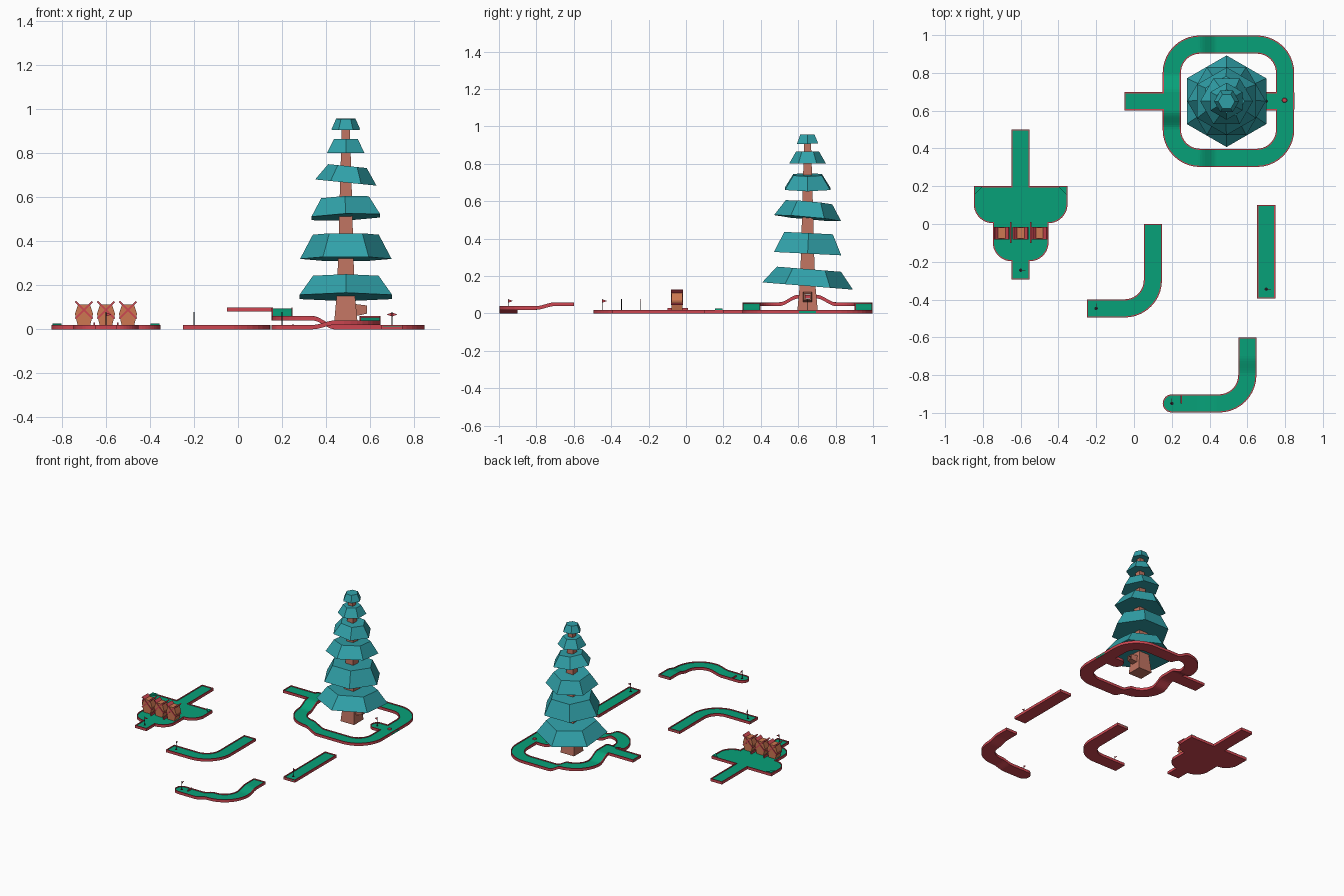
import bpy, bmesh, math
from mathutils import Vector

if "Cube" in bpy.data.objects:
    bpy.data.objects.remove(bpy.data.objects["Cube"])

def mat(name, r, g, b):
    m = bpy.data.materials.new(name)
    m.diffuse_color = tuple((v / 255) ** 2.2 for v in (r, g, b)) + (1,)
    m.use_nodes = True
    m.node_tree.nodes["Principled BSDF"].inputs["Base Color"].default_value = m.diffuse_color
    return m

RED, GREEN = mat("red_border", 204, 72, 82), mat("green_felt", 16, 160, 120)
TEAL, BARK = mat("teal_foliage", 52, 160, 168), mat("bark", 190, 115, 97)
ORANGE, DARK = mat("orange_wood", 204, 118, 82), mat("dark", 35, 35, 40)

def mesh(name, verts, faces, m):
    bm = bmesh.new()
    vs = [bm.verts.new(v) for v in verts]
    for f in faces:
        bm.faces.new([vs[i] for i in f])
    bmesh.ops.recalc_face_normals(bm, faces=bm.faces)
    me = bpy.data.meshes.new(name)
    bm.to_mesh(me)
    bm.free()
    me.materials.append(m)
    ob = bpy.data.objects.new(name, me)
    bpy.context.collection.objects.link(ob)
    return ob

def loft(name, rings, m, closed=False):
    n, k = len(rings[0]), len(rings)
    faces = [(i * n + j, i * n + (j + 1) % n, (i + 1) % k * n + (j + 1) % n, (i + 1) % k * n + j)
             for i in range(k if closed else k - 1) for j in range(n)]
    if not closed:
        faces += [tuple(range(n)), tuple(range((k - 1) * n, k * n))]
    return mesh(name, [v for r in rings for v in r], faces, m)

def poly(name, pts, vec, m):
    pts = [Vector(p) for p in pts]
    return loft(name, [pts, [p + Vector(vec) for p in pts]], m)

def box(name, x0, x1, y0, y1, z0, z1, m):
    return poly(name, [(x0, y0, z0), (x1, y0, z0), (x1, y1, z0), (x0, y1, z0)], (0, 0, z1 - z0), m)

def prism(name, loc, n, levels, m, start=0.0, rot=(0, 0, 0)):
    ring = lambda r, z: [(r * math.cos(start + math.tau * i / n), r * math.sin(start + math.tau * i / n), z)
                         for i in range(n)]
    ob = loft(name, [ring(r, z) for r, z in levels], m)
    ob.location, ob.rotation_euler = loc, rot
    return ob

def path(corners, height=lambda x, y: 0.0, closed=False, step=0.0125):
    """Points (x, y, z) through corners (x, y, fillet radius)."""
    pts, n = [], len(corners)
    for i, (x, y, r) in enumerate(corners):
        p = Vector((x, y))
        if r == 0:
            pts.append(p)
            continue
        d1 = (p - Vector(corners[i - 1][:2])).normalized()
        d2 = (Vector(corners[(i + 1) % n][:2]) - p).normalized()
        c = p - d1 * r + d2 * r
        for k in range(11):
            t = math.pi / 2 * k / 10
            pts.append(c - d2 * r * math.cos(t) + d1 * r * math.sin(t))
    out = []
    for i in range(n and len(pts) if closed else len(pts) - 1):
        a, b = pts[i], pts[(i + 1) % len(pts)]
        if (b - a).length < 1e-5:
            continue
        k = max(1, math.ceil((b - a).length / step - 1e-4))
        out += [a.lerp(b, j / k) for j in range(k)]
    if not closed:
        out.append(pts[-1])
    return [Vector((p.x, p.y, height(p.x, p.y))) for p in out]

def offset(pts, u, closed=False):
    res, n = [], len(pts)
    for i, p in enumerate(pts):
        a = pts[i - 1] if i or closed else None
        b = pts[(i + 1) % n] if i < n - 1 or closed else None
        d1 = (p - a).xy.normalized() if a else (b - p).xy.normalized()
        d2 = (b - p).xy.normalized() if b else d1
        d = (d1 + d2).normalized()
        k = u / max(0.3, d.dot(d1))
        res.append(p + Vector((-d.y * k, d.x * k, 0)))
    return res

def sweep(name, pts, u0, u1, z0, z1, m, closed=False):
    up = lambda p, z: p + Vector((0, 0, z))
    rings = [[up(a, z0), up(b, z0), up(b, z1), up(a, z1)]
             for a, b in zip(offset(pts, u0, closed), offset(pts, u1, closed))]
    return loft(name, rings, m, closed)

W, RIM, TOP, FELT = 0.048, 0.006, 0.02, 0.014

def lane(name, pts, caps=(True, True), rims=True):
    sweep(name + "_base", pts, -W, W, 0, 0.012, RED)
    sweep(name + "_felt", pts, -W + RIM, W - RIM, 0.01, FELT, GREEN)
    if rims:
        sweep(name + "_rim_left", pts, W - RIM, W, 0, TOP, RED)
        sweep(name + "_rim_right", pts, -W, -W + RIM, 0, TOP, RED)
    for on, a, b in ((caps[0], pts[0], pts[1]), (caps[1], pts[-1], pts[-2])):
        if on:
            d = (b - a).normalized() * RIM
            sweep(name + "_end_rim", [a, a + d], -W, W, 0, TOP, RED)

def round_end(name, x, y):
    prism(name + "_end_base", (x, y, 0), 24, [(W, 0), (W, 0.012)], RED)
    prism(name + "_end_felt", (x, y, 0), 24, [(W - RIM, 0.01), (W - RIM, FELT)], GREEN)
    arc = [Vector((x - W * math.sin(t), y + W * math.cos(t), 0)) for t in [math.pi * i / 12 for i in range(13)]]
    sweep(name + "_end_rim", arc, 0, RIM, 0, TOP, RED)

def flag(name, x, y, dx, dy):
    prism(name + "_hole", (x, y, 0), 12, [(0.009, 0.01), (0.009, FELT + 0.0006)], DARK)
    prism(name + "_flag_pole", (x, y, 0), 6, [(0.002, 0.01), (0.002, 0.078)], DARK)
    s = Vector((-dy, dx, 0)) * 0.0015
    tri = [(x, y, 0.076), (x + dx * 0.025, y + dy * 0.025, 0.067), (x, y, 0.058)]
    poly(name + "_pennant", [Vector(p) - s / 2 for p in tri], s, RED)

def ease(v, a, b):
    t = min(1, max(0, (v - a) / (b - a)))
    return t * t * (3 - 2 * t)

# straight, curved and stepped courses
lane("straight_course", path([(0.7, 0.1, 0), (0.7, -0.395, 0)]))
flag("straight_course", 0.7, -0.345, 1, 0)
lane("curved_course", path([(0.1, 0, 0), (0.1, -0.447, 0.15), (-0.25, -0.447, 0)]))
flag("curved_course", -0.2, -0.447, 0, 1)
lane("stepped_course", path([(0.6, -0.6, 0), (0.6, -0.95, 0.15), (0.2, -0.95, 0)],
     lambda x, y: 0.02 * ease(x, 0.34, 0.44) + 0.02 * ease(y, -0.8, -0.7)), (True, False))
round_end("stepped_course", 0.2, -0.95)
box("stepped_course_barrier", 0.247, 0.253, -0.95, -0.904, 0.01, 0.025, RED)
flag("stepped_course", 0.2, -0.95, 0, 1)

# wide course outline, mirrored about its centre line
half = [(0.048, 0.5, 0), (0.048, 0.2, 0), (0.248, 0.2, 0), (0.248, 0.005, 0.1), (0.148, 0.005, 0),
        (0.148, -0.197, 0.1), (0.048, -0.197, 0), (0.048, -0.295, 0)]
half[4] = (0.147, 0.004, 0)
outline = path([(-0.6 + x, y, r) for x, y, r in half] + [(-0.6 - x, y, r) for x, y, r in reversed(half)],
               closed=True, step=9)
poly("wide_course_base", outline, (0, 0, 0.012), RED)
poly("wide_course_felt", [p + Vector((0, 0, 0.01)) for p in offset(outline, -0.004, True)], (0, 0, 0.004), GREEN)
sweep("wide_course_rim", outline, 0, -RIM, 0, TOP, RED, True)
flag("wide_course", -0.6, -0.245, 1, 0)
for s in (-1, 1):
    x = -0.6 + s * 0.243
    poly("corner_wedge", [(x, 0.195, 0.012), (x - s * 0.04, 0.195, 0.012), (x, 0.155, 0.012)], (0, 0, 0.014), GREEN)
    box("windmill_divider", -0.6 + s * 0.053 - 0.004, -0.6 + s * 0.053 + 0.004, -0.1, 0.01, 0.01, 0.03, RED)

# three barrel windmills with crossed paddles
for cx in (-0.7, -0.6, -0.5):
    prof = [(-0.027, 0.012), (0.027, 0.012), (0.041, 0.07), (0.027, 0.112), (-0.027, 0.112), (-0.041, 0.07)]
    poly("windmill_body", [(cx + x, -0.078, z) for x, z in prof], (0, 0.06, 0), ORANGE)
    for s in (-1, 1):
        quad = [(0.036, 0.129), (0.042, 0.123), (-0.036, 0.045), (-0.042, 0.051)]
        poly("windmill_paddle", [(cx + s * x, -0.081, z) for x, z in quad], (0, 0.066, 0), RED)

# loop course around the tree
def loop_z(x, y):
    z = 0.04 * (1 - ease(x, 0.34, 0.44))
    return z + (0.04 * min(ease(y, 0.5, 0.6), 1 - ease(y, 0.7, 0.8)) if x < 0.25 else 0)

R = 0.15
left = path([(0.2, 0.65, 0), (0.2, 0.95, R), (0.8, 0.95, R), (0.8, 0.35, R), (0.2, 0.35, R), (0.2, 0.65, 0)], loop_z)
right = path([(0.8, 0.65, 0), (0.8, 0.35, R), (0.2, 0.35, R), (0.2, 0.95, R), (0.8, 0.95, R), (0.8, 0.65, 0)], loop_z)
lane("loop_course", left, (False, False), False)
sweep("loop_outer_rim", [p for p in left if p.x > 0.3 or abs(p.y - 0.65) > 0.045], W - RIM, W, 0, TOP, RED)
sweep("loop_inner_rim", [p for p in right if p.x < 0.7 or abs(p.y - 0.65) > 0.045], -W, -W + RIM, 0, TOP, RED)
lane("loop_start", [Vector((-0.05, 0.65, 0.08)), Vector((0.158, 0.65, 0.08))], (True, False))
lane("loop_finish", [Vector((0.758, 0.65, 0)), Vector((0.7, 0.65, 0))], (False, False))
round_end("loop_finish", 0.7, 0.65)
flag("loop_finish", 0.7, 0.65, -1, 0)
prism("loop_bump", (0.797, 0.655, 0), 6, [(0.017, 0.01), (0.012, 0.02)], RED)
box("loop_side_opening", 0.84, 0.8486, 0.605, 0.695, 0.002, 0.013, GREEN)

# tree trunk with a square ball tunnel and spout
cx, cy = 0.49, 0.65
trunk = prism("tree_trunk", (cx, cy, 0), 4, [(h * math.sqrt(2), z) for h, z in
              ((0.056, 0), (0.042, 0.15), (0.035, 0.32), (0.028, 0.6), (0.018, 0.93))], BARK, math.pi / 4)
spout = loft("trunk_spout", [[(x, cy + sy * w, z) for sy, z in ((-1, z0), (1, z0), (1, z1), (-1, z1))]
             for x, w, z0, z1 in ((0.51, 0.027, 0.055, 0.118), (0.586, 0.02, 0.071, 0.108))], BARK)
cutter = box("tunnel_cutter", 0.38, 0.65, cy - 0.012, cy + 0.012, 0.078, 0.102, DARK)
cutter.hide_render = True
cutter.hide_viewport = True
for ob in (trunk, spout):
    b = ob.modifiers.new("tunnel", 'BOOLEAN')
    b.operation, b.object, b.solver = 'DIFFERENCE', cutter, 'EXACT'

# six hexagonal foliage tiers: bottom z, height, bottom radius, top radius, tilt x, tilt y
tiers = [(0.147, 0.09, 0.243, 0.172, -0.08, 0.0), (0.32, 0.11, 0.208, 0.15, -0.05, 0.0),
         (0.51, 0.085, 0.18, 0.125, -0.09, -0.04), (0.667, 0.075, 0.14, 0.088, 0.0, 0.1),
         (0.802, 0.063, 0.098, 0.062, 0.0, 0.0), (0.907, 0.05, 0.066, 0.044, 0.03, 0.0)]
for i, (z, h, r0, r1, tx, ty) in enumerate(tiers):
    prism("foliage_tier", (cx, cy, z), 6, [(r0, 0), (r1, h)], TEAL,
          math.pi / 6 if i % 2 == 0 else 0, (tx, ty, 0))
